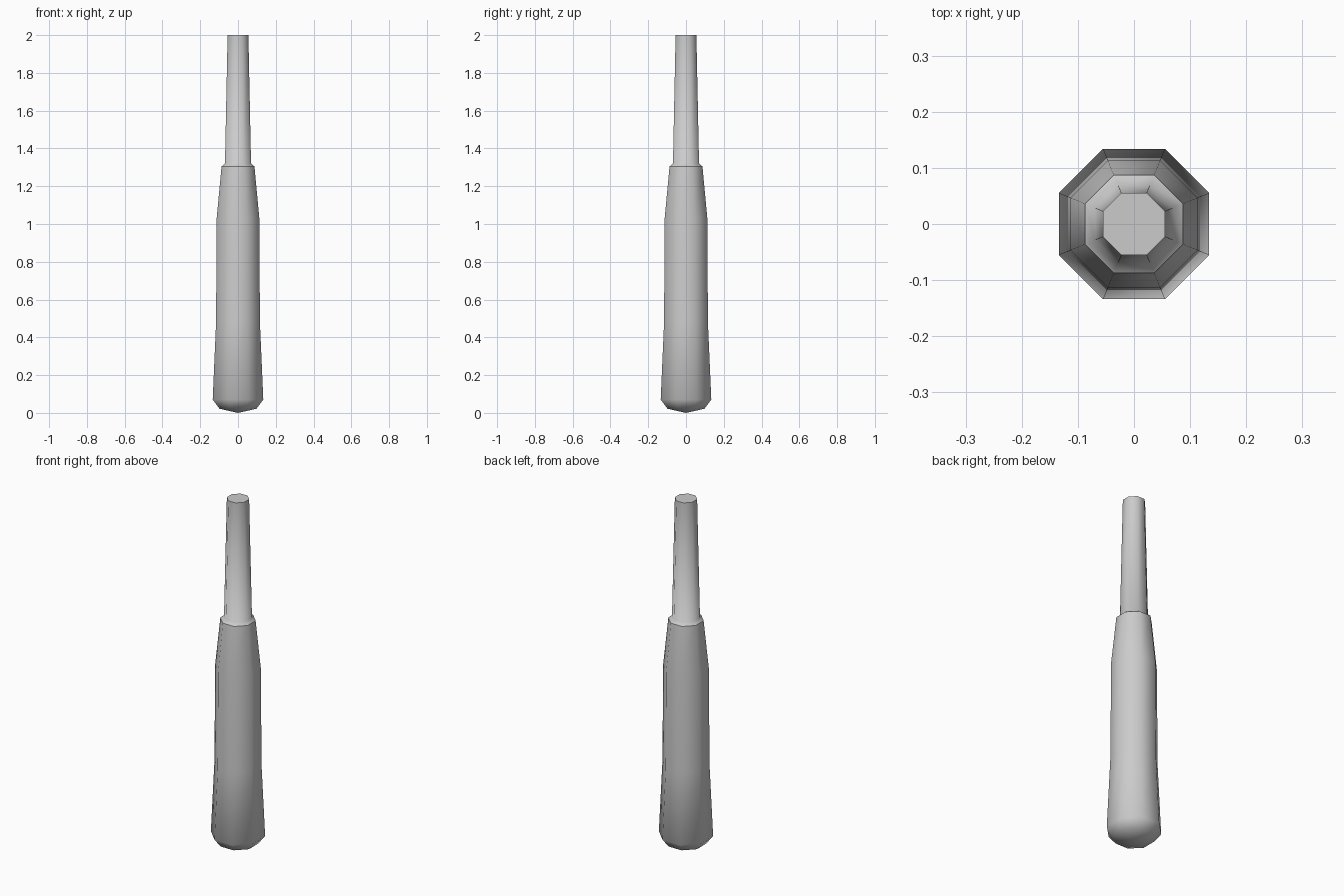
import bpy, bmesh, math

if "Cube" in bpy.data.objects:
    bpy.data.objects.remove(bpy.data.objects["Cube"])

SIDES = 8


def lathe(name, profile, cap_top=False):
    """Eight-sided turned part; profile is (flat-to-centre radius, z), radius 0 makes a tip."""
    bm = bmesh.new()
    rings = []
    for r, z in profile:
        if r == 0:
            rings.append([bm.verts.new((0, 0, z))] * SIDES)
            continue
        R = r / math.cos(math.pi / SIDES)
        angles = [2 * math.pi * (i + 0.5) / SIDES for i in range(SIDES)]
        rings.append([bm.verts.new((R * math.cos(a), R * math.sin(a), z)) for a in angles])
    for low, high in zip(rings, rings[1:]):
        for i in range(SIDES):
            j = (i + 1) % SIDES
            bm.faces.new(dict.fromkeys((low[i], low[j], high[j], high[i])))
    if cap_top:
        bm.faces.new(rings[-1])
    bmesh.ops.recalc_face_normals(bm, faces=bm.faces)
    mesh = bpy.data.meshes.new(name)
    bm.to_mesh(mesh)
    bm.free()
    obj = bpy.data.objects.new(name, mesh)
    bpy.context.collection.objects.link(obj)
    bpy.ops.object.select_all(action='DESELECT')
    obj.select_set(True)
    bpy.context.view_layer.objects.active = obj
    bpy.ops.object.shade_smooth_by_angle(angle=math.radians(60))
    return obj


# Thick grip with a rounded, flared butt
grip = lathe("grip", [(0, 0), (0.098, 0.022), (0.134, 0.07), (0.116, 0.48),
                      (0.113, 1.03), (0.087, 1.305)])

# Slim tapering shaft with a small collar where it leaves the grip
shaft = lathe("shaft", [(0.087, 1.305), (0.069, 1.32), (0.055, 2.0)], cap_top=True)

# The collar lies almost flat against the shaft, so keep its seam to the shaft smooth
for edge in shaft.data.edges:
    zs = [shaft.data.vertices[v].co.z for v in edge.vertices]
    if all(abs(z - 1.32) < 1e-4 for z in zs):
        edge.use_edge_sharp = False
